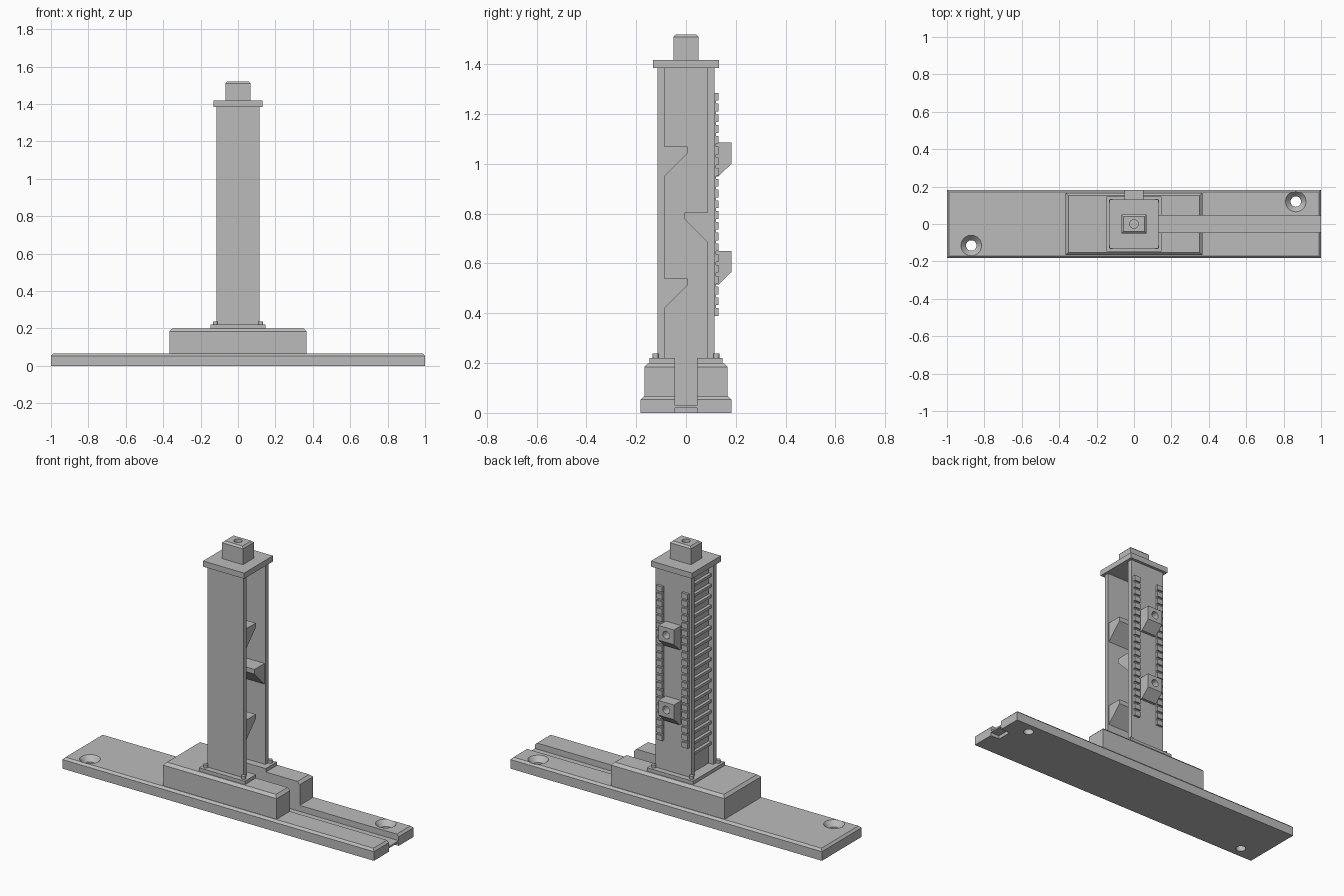
import bpy, bmesh, math
from mathutils import Matrix, Vector

cube = bpy.data.objects.get("Cube")
if cube:
    bpy.data.objects.remove(cube, do_unlink=True)

grey = bpy.data.materials.new("plain_grey")
grey.use_nodes = True
grey.diffuse_color = (0.5, 0.5, 0.5, 1)
grey.node_tree.nodes["Principled BSDF"].inputs["Base Color"].default_value = (0.5, 0.5, 0.5, 1)


def finish(name, bm):
    bmesh.ops.recalc_face_normals(bm, faces=bm.faces)
    mesh = bpy.data.meshes.new(name)
    bm.to_mesh(mesh)
    bm.free()
    mesh.materials.append(grey)
    obj = bpy.data.objects.new(name, mesh)
    bpy.context.collection.objects.link(obj)
    return obj


def add_box(bm, lo, hi):
    lo, hi = Vector(lo), Vector(hi)
    matrix = Matrix.Translation((lo + hi) / 2) @ Matrix.Diagonal((*(hi - lo), 1))
    return bmesh.ops.create_cube(bm, size=1, matrix=matrix)["verts"]


def box(name, lo, hi, chamfer=0):
    """Box with an optional chamfer around its top edges."""
    bm = bmesh.new()
    add_box(bm, lo, hi)
    if chamfer:
        top = [e for e in bm.edges if all(v.co.z > hi[2] - 1e-4 for v in e.verts)]
        bmesh.ops.bevel(bm, geom=top, offset=chamfer, segments=1, affect='EDGES')
    return finish(name, bm)


def cone(name, centre, r_low, r_high, depth, axis='Z'):
    bm = bmesh.new()
    turn = Matrix.Rotation(math.radians(-90), 4, 'X') if axis == 'Y' else Matrix()
    bmesh.ops.create_cone(bm, cap_ends=True, segments=32, radius1=r_low, radius2=r_high,
                          depth=depth, matrix=Matrix.Translation(centre) @ turn)
    return finish(name, bm)


def prism(name, profile, x0, x1):
    """Extrude a (y, z) profile along x."""
    bm = bmesh.new()
    face = bm.faces.new([bm.verts.new((x0, y, z)) for y, z in profile])
    new = bmesh.ops.extrude_face_region(bm, geom=[face])["geom"]
    bmesh.ops.translate(bm, vec=(x1 - x0, 0, 0),
                        verts=[v for v in new if isinstance(v, bmesh.types.BMVert)])
    return finish(name, bm)


def cut(obj, *cutters):
    """Subtract the cutters, then discard them."""
    for cutter in cutters:
        cutter.hide_render = True
        mod = obj.modifiers.new("cut", 'BOOLEAN')
        mod.operation = 'DIFFERENCE'
        mod.solver = 'EXACT'
        mod.object = cutter
    graph = bpy.context.evaluated_depsgraph_get()
    mesh = bpy.data.meshes.new_from_object(obj.evaluated_get(graph))
    obj.modifiers.clear()
    obj.data = mesh
    for cutter in cutters:
        bpy.data.objects.remove(cutter, do_unlink=True)


SLOT = 0.045    # half width of the exit channel
WALL_OUT, WALL_IN = 0.115, 0.086


def channel():
    return box("channel_cutter", (-0.06, -SLOT, 0.03), (1.1, SLOT, 0.4))


# Base with channel, end notch and countersunk screw holes
base = box("base", (-1, -0.182, 0), (1, 0.182, 0.065), 0.012)
cutters = [channel(), box("notch_cutter", (0.94, -SLOT, -0.05), (1.1, SLOT, 0.02))]
for x, y in ((-0.87, -0.115), (0.865, 0.12)):
    cutters.append(cone("hole_cutter", (x, y, 0.03), 0.028, 0.028, 0.2))
    cutters.append(cone("sink_cutter", (x, y, 0.055), 0.028, 0.064, 0.04))
cut(base, *cutters)

# Pedestal and column foot plate
pedestal = box("pedestal", (-0.365, -0.167, 0.065), (0.365, 0.167, 0.2), 0.015)
cut(pedestal, channel())
foot = box("foot_plate", (-0.147, -0.147, 0.2), (0.147, 0.147, 0.22))
cut(foot, channel())
for sx in (-1, 1):
    for sy in (-1, 1):
        cone("foot_pin", (sx * 0.122, sy * 0.122, 0.228), 0.012, 0.012, 0.02)

# Column walls, open on the left side, recessed panel on the right
box("front_wall", (-WALL_OUT, -WALL_OUT, 0.22), (WALL_OUT, -WALL_IN, 1.385))
box("back_wall", (-WALL_OUT, WALL_IN, 0.22), (WALL_OUT, WALL_OUT, 1.385))
box("side_panel", (-0.085, -WALL_IN, 0.22), (-0.06, WALL_IN, 1.385))

# Baffles inside the column
for side, z in ((-1, 1.07), (1, 0.805), (-1, 0.54)):
    tip = -side * 0.006
    prism("baffle", [(side * WALL_IN, z), (tip, z), (tip, z - 0.027),
                     (side * WALL_IN, z - 0.12)], -0.06, 0.11)

# Rungs on the recessed panel
bm = bmesh.new()
for i in range(17):
    z = 0.34 + i * 0.061
    add_box(bm, (-0.103, -WALL_IN, z - 0.008), (-0.085, WALL_IN, z + 0.008))
finish("rungs", bm)

# Toothed racks on the back
for side in (-1, 1):
    bm = bmesh.new()
    x0, x1 = side * 0.082 - 0.02, side * 0.082 + 0.02
    add_box(bm, (x0, WALL_OUT, 0.39), (x1, 0.12, 1.285))
    for i in range(21):
        z = 0.39 + i * 0.0432
        add_box(bm, (x0, 0.118, z), (x1, 0.13, z + 0.031))
    finish("rack", bm)

# Brackets on the back with a blind hole
for z in (1.085, 0.65):
    bracket = prism("bracket", [(WALL_OUT, z), (0.182, z), (0.182, z - 0.085),
                                (0.13, z - 0.135), (WALL_OUT, z - 0.135)], -0.05, 0.05)
    cut(bracket, cone("hole_cutter", (0, 0.17, z - 0.043), 0.022, 0.022, 0.08, 'Y'))

# Cap and top block with a blind hole
box("cap", (-0.132, -0.132, 1.385), (0.132, 0.132, 1.418))
block = box("top_block", (-0.067, -0.05, 1.418), (0.067, 0.05, 1.52), 0.01)
cut(block, cone("hole_cutter", (0, 0, 1.5), 0.023, 0.023, 0.1))
